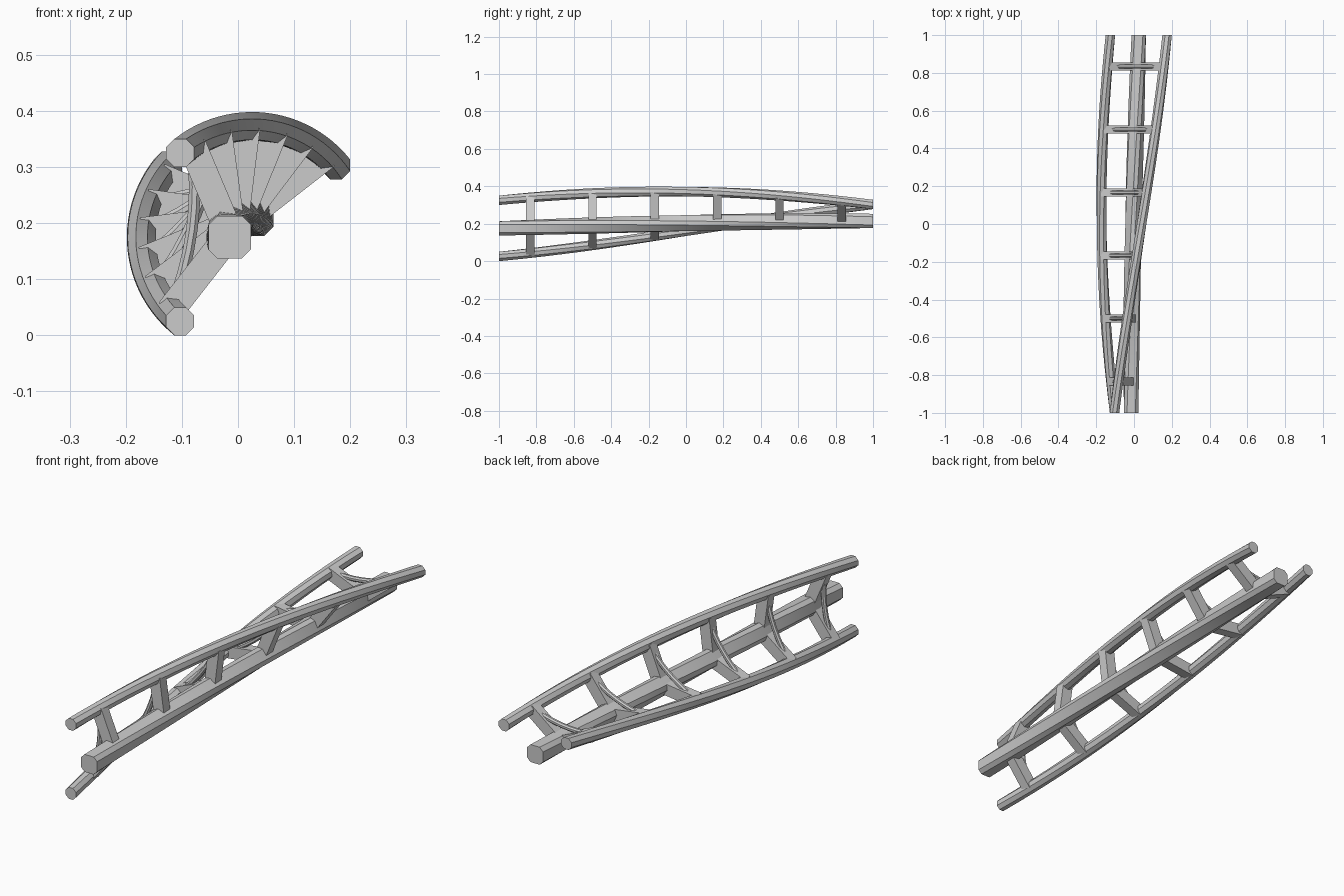
import bpy, math
from mathutils import Vector

if "Cube" in bpy.data.objects:
    bpy.data.objects.remove(bpy.data.objects["Cube"])

AXIS = (0.025, 0.175)   # roll axis (x, z)
SEGS = 24


def place(x, y, z):
    """Track-local point (x across, z up from roll axis) to world, rolled by y."""
    a = math.radians(45 * (1 - y))
    c, s = math.cos(a), math.sin(a)
    return (AXIS[0] + x * c - z * s, y, AXIS[1] + x * s + z * c)


def cut_square(h, cut):
    k = h - cut
    return [(h, -k), (h, k), (k, h), (-k, h), (-h, k), (-h, -k), (-k, -h), (k, -h)]


def loft(name, rings, smooth=False):
    """Skin a list of equal rings of world points and cap both ends."""
    n = len(rings[0])
    verts = [p for r in rings for p in r]
    faces = [tuple(range(n)), tuple(reversed(range(len(verts) - n, len(verts))))]
    for i in range(len(rings) - 1):
        for j in range(n):
            k = (j + 1) % n
            faces.append((i * n + k, i * n + j, (i + 1) * n + j, (i + 1) * n + k))
    me = bpy.data.meshes.new(name)
    me.from_pydata(verts, [], faces)
    ob = bpy.data.objects.new(name, me)
    bpy.context.collection.objects.link(ob)
    bpy.context.view_layer.objects.active = ob
    ob.select_set(True)
    bpy.ops.object.mode_set(mode='EDIT')
    bpy.ops.mesh.select_all(action='SELECT')
    bpy.ops.mesh.normals_make_consistent(inside=False)
    bpy.ops.object.mode_set(mode='OBJECT')
    if smooth:
        bpy.ops.object.shade_smooth_by_angle(angle=math.radians(30))
    ob.select_set(False)
    return ob


def sweep(name, cx, cz, profile):
    ys = [-1 + 2 * i / SEGS for i in range(SEGS + 1)]
    return loft(name, [[place(cx + u, y, cz + v) for u, v in profile] for y in ys], True)


# Spine beam and the two running rails, twisted through 90 degrees
sweep("spine_beam", 0, 0.04, cut_square(0.038, 0.016))
rail = cut_square(0.025, 0.025 * (2 - math.sqrt(2)))
sweep("right_rail", 0.15, 0.128, rail)
sweep("left_rail", -0.15, 0.128, rail)

for i in range(6):
    y0 = -1 + (2 * i + 1) / 6

    def tie_point(x, dy, z):
        # keep each tie rigid: use the roll at its own centre
        p = place(x, y0, z)
        return (p[0], p[1] + dy, p[2])

    # Box struts from spine centre to rail centre
    for side, label in ((1, "right"), (-1, "left")):
        a, b = Vector((0, 0.04)), Vector((0.15 * side, 0.128))
        d = (b - a).normalized()
        n = Vector((-d.y, d.x)) * 0.025
        rings = []
        for p in (a, b):
            rings.append([tie_point(p.x + n.x * s, t * 0.022, p.y + n.y * s)
                          for s, t in ((-1, -1), (1, -1), (1, 1), (-1, 1))])
        loft(f"{label}_strut_{i + 1}", rings)

    # Bowed cross rod between the rails
    rings = []
    for k in range(9):
        x = -0.15 + 0.3 * k / 8
        z = 0.128 - 0.02 * (1 - (x / 0.15) ** 2)
        slope = math.atan(0.04 * x / 0.15 ** 2)
        ring = []
        for j in range(8):
            t = math.tau * (j + 0.5) / 8
            u = 0.011 * math.cos(t)
            ring.append(tie_point(x - u * math.sin(slope), 0.011 * math.sin(t),
                                  z + u * math.cos(slope)))
        rings.append(ring)
    loft(f"cross_rod_{i + 1}", rings, True)
